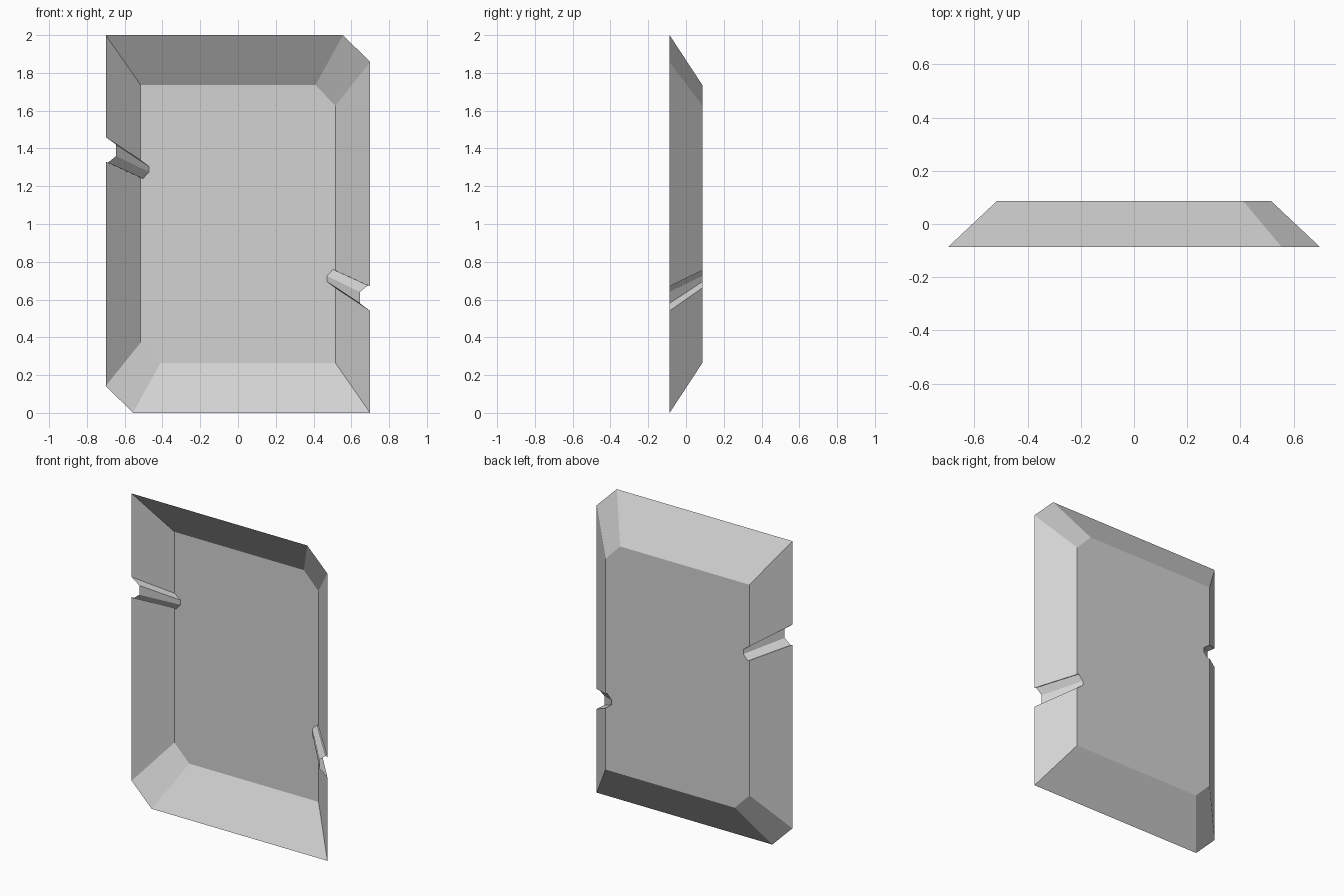
import bpy
import bmesh

cube = bpy.data.objects.get("Cube")
if cube:
    bpy.data.objects.remove(cube)

HALF_DEPTH = 0.087

# Half of the tray outline: (rim x, rim z, back x, back z).
# The other half is the same outline turned half a circle.
half = [
    (-0.70, 0.143, -0.515, 0.373),   # chamfered corner
    (-0.70, 1.33, -0.515, 1.245),    # start of side groove
    (-0.688, 1.325, -0.503, 1.24),
    (-0.645, 1.36, -0.471, 1.275),
    (-0.645, 1.42, -0.471, 1.305),
    (-0.70, 1.46, -0.515, 1.338),    # end of side groove
    (-0.70, 2.0, -0.515, 1.735),     # square corner
    (0.556, 2.0, 0.41, 1.735),       # chamfered corner
]
outline = half + [(-a, 2 - b, -c, 2 - d) for a, b, c, d in half]

grey = bpy.data.materials.new("light grey")
grey.use_nodes = True
grey.diffuse_color = (0.65, 0.65, 0.65, 1)
grey.node_tree.nodes["Principled BSDF"].inputs["Base Color"].default_value = grey.diffuse_color

# Open tray: sloped walls lofted from the front rim to the back panel
bm = bmesh.new()
rim = [bm.verts.new((a, -HALF_DEPTH, b)) for a, b, c, d in outline]
back = [bm.verts.new((c, HALF_DEPTH, d)) for a, b, c, d in outline]
count = len(outline)
for i in range(count):
    j = (i + 1) % count
    bm.faces.new((rim[i], rim[j], back[j], back[i]))
bm.faces.new(back)
bmesh.ops.recalc_face_normals(bm, faces=bm.faces[:])

mesh = bpy.data.meshes.new("tray_panel")
bm.to_mesh(mesh)
bm.free()
mesh.materials.append(grey)
tray = bpy.data.objects.new("tray_panel", mesh)
bpy.context.collection.objects.link(tray)
